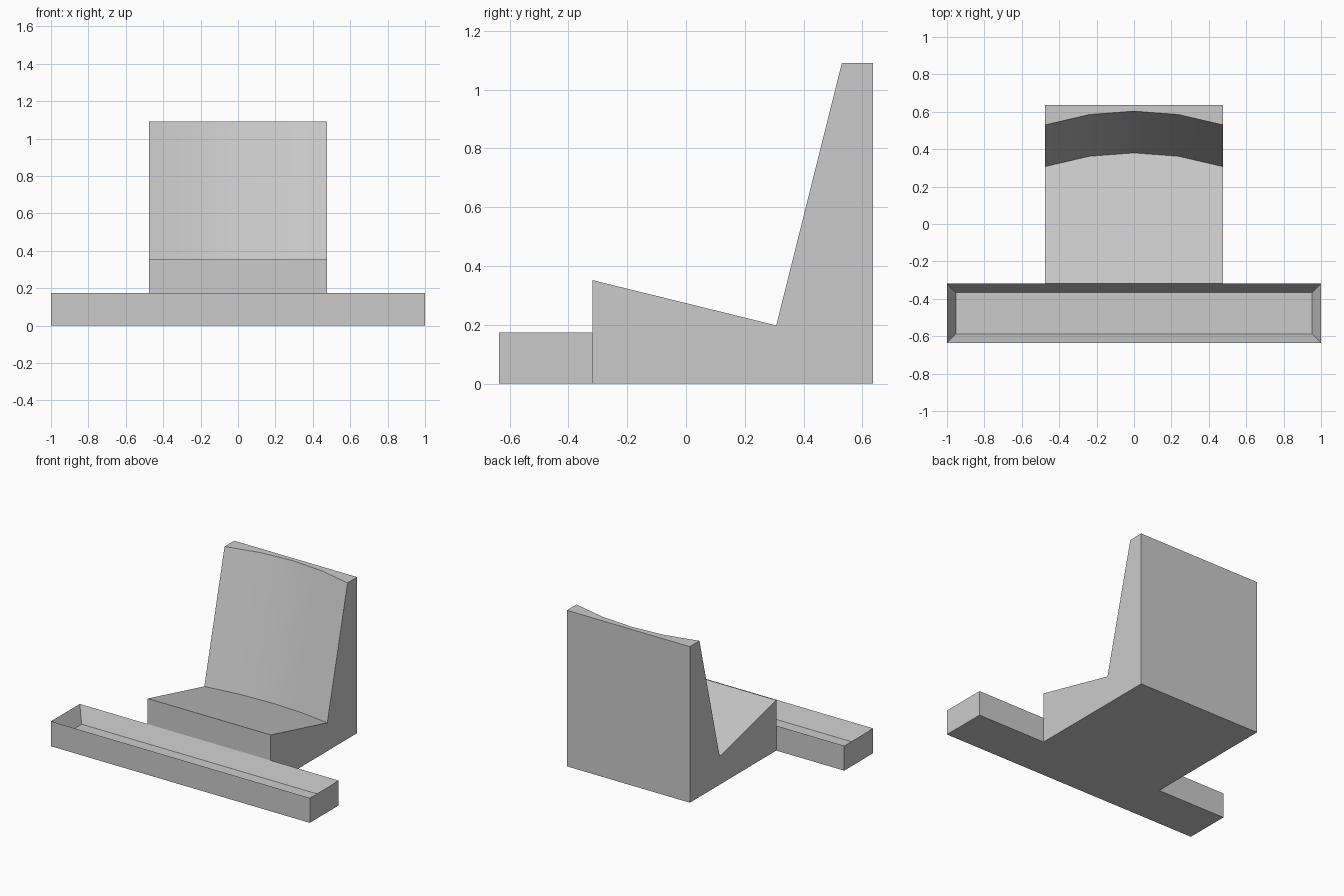
import bpy, bmesh, math

cube = bpy.data.objects.get("Cube")
if cube:
    bpy.data.objects.remove(cube, do_unlink=True)

mat = bpy.data.materials.new("light grey")
mat.use_nodes = True
grey = (0.6, 0.6, 0.6, 1)
mat.diffuse_color = grey
mat.node_tree.nodes["Principled BSDF"].inputs["Base Color"].default_value = grey


def finish(bm, name):
    """Turn a bmesh into a named object with crisp edges."""
    bmesh.ops.recalc_face_normals(bm, faces=bm.faces)
    mesh = bpy.data.meshes.new(name)
    bm.to_mesh(mesh)
    bm.free()
    mesh.materials.append(mat)
    obj = bpy.data.objects.new(name, mesh)
    bpy.context.collection.objects.link(obj)
    bpy.ops.object.select_all(action="DESELECT")
    obj.select_set(True)
    bpy.context.view_layer.objects.active = obj
    bpy.ops.object.shade_smooth_by_angle(angle=math.radians(30))
    return obj


# Shared dimensions
FRONT, BACK, STEP = -0.636, 0.636, -0.318
HALF_WIDTH, TOP = 0.475, 1.09
SEGMENTS, RADIUS = 4, 1.58


def seat_profile(x):
    """Side outline at x; the backrest is hollowed along an arc."""
    sag = math.sqrt(RADIUS**2 - x**2) - math.sqrt(RADIUS**2 - HALF_WIDTH**2)
    crease = 0.307 + sag
    crease_z = 0.352 - (crease - STEP) * 0.246
    return [(STEP, 0), (BACK, 0), (BACK, TOP), (0.53 + sag, TOP),
            (crease, crease_z), (STEP, 0.352)]


# Seat with sloped top and curved, leaning backrest
bm = bmesh.new()
rings = []
for i in range(SEGMENTS + 1):
    x = HALF_WIDTH * (2 * i / SEGMENTS - 1)
    rings.append([bm.verts.new((x, y, z)) for y, z in seat_profile(x)])
for a, b in zip(rings, rings[1:]):
    for j in range(len(a)):
        k = (j + 1) % len(a)
        bm.faces.new((a[j], a[k], b[k], b[j]))
bm.faces.new(rings[0])
bm.faces.new(rings[-1])
finish(bm, "seat_and_backrest")

# Front tray with a recessed trough
TRAY_HEIGHT, RIM, DEPTH = 0.174, 0.069, 0.11
bm = bmesh.new()
bmesh.ops.create_cube(bm, size=1)
bmesh.ops.scale(bm, vec=(2, STEP - FRONT, TRAY_HEIGHT), verts=bm.verts)
bmesh.ops.translate(bm, vec=(0, (FRONT + STEP) / 2, TRAY_HEIGHT / 2), verts=bm.verts)
top = max(bm.faces, key=lambda f: f.calc_center_median().z)
bmesh.ops.inset_individual(bm, faces=[top], thickness=RIM)
bmesh.ops.translate(bm, vec=(0, 0, -DEPTH), verts=top.verts)
finish(bm, "front_tray")
